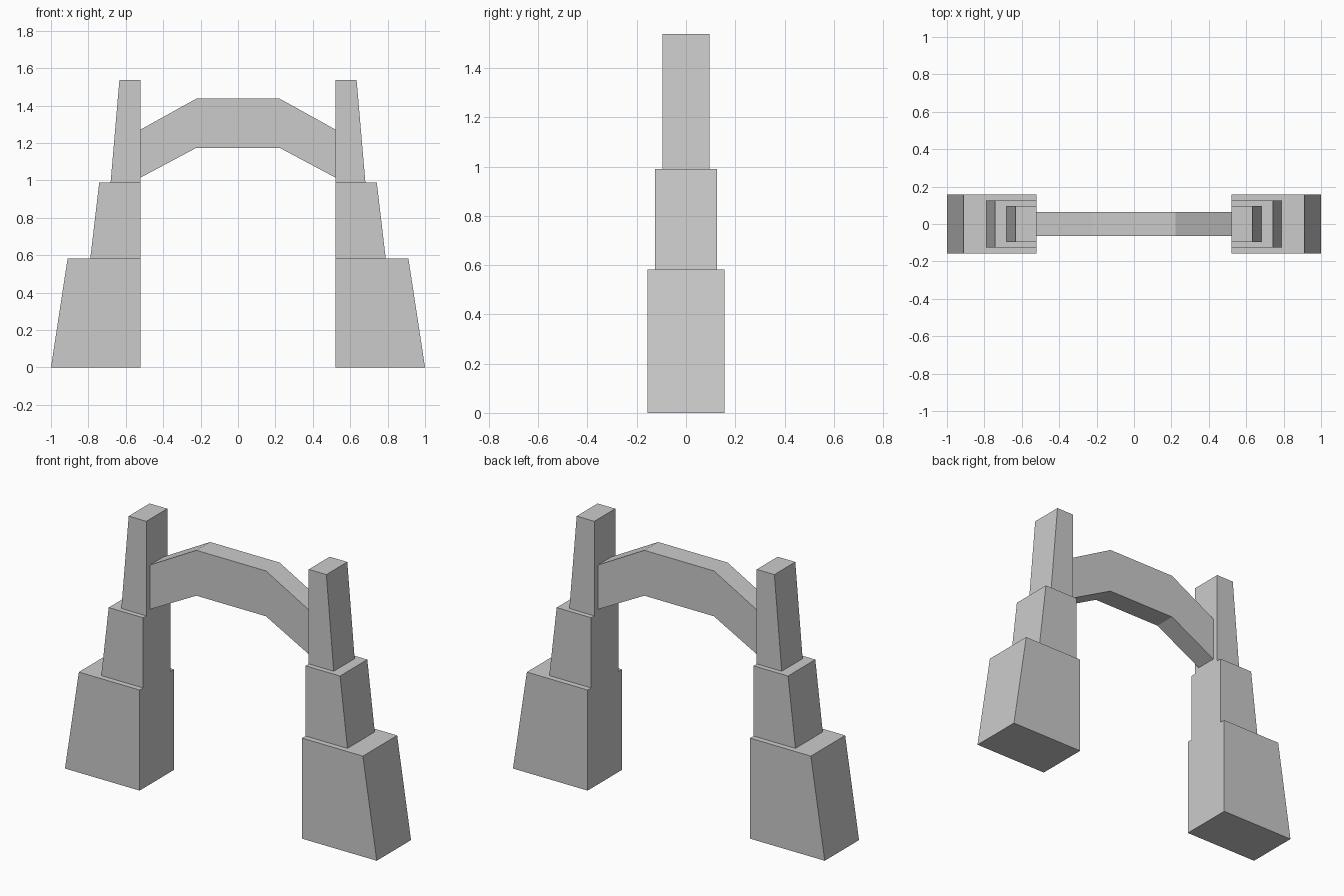
import bpy, bmesh

if "Cube" in bpy.data.objects:
    bpy.data.objects.remove(bpy.data.objects["Cube"])

INNER = 0.521  # inner face of both piers


def extrude_profile(name, profile, half_depth):
    """Solid made from an x-z outline, extruded evenly about y = 0."""
    bm = bmesh.new()
    face = bm.faces.new([bm.verts.new((x, -half_depth, z)) for x, z in profile])
    ext = bmesh.ops.extrude_face_region(bm, geom=[face])
    verts = [v for v in ext["geom"] if isinstance(v, bmesh.types.BMVert)]
    bmesh.ops.translate(bm, verts=verts, vec=(0, 2 * half_depth, 0))
    bmesh.ops.recalc_face_normals(bm, faces=bm.faces)
    mesh = bpy.data.meshes.new(name)
    bm.to_mesh(mesh)
    bm.free()
    obj = bpy.data.objects.new(name, mesh)
    bpy.context.collection.objects.link(obj)
    return obj


# Stepped piers: name, outer x at bottom, outer x at top, z range, half depth
tiers = [
    ("pier_base", 1.0, 0.911, 0.0, 0.583, 0.157),
    ("pier_middle", 0.79, 0.742, 0.58, 0.99, 0.125),
    ("pier_top", 0.681, 0.634, 0.99, 1.538, 0.096),
]
for side, s in (("left", -1), ("right", 1)):
    for name, x0, x1, z0, z1, d in tiers:
        outline = [(s * INNER, z0), (s * x0, z0), (s * x1, z1), (s * INNER, z1)]
        extrude_profile(f"{side}_{name}", outline, d)

# Faceted arch spanning the piers
top = [(-INNER, 1.272), (-0.223, 1.437), (0.223, 1.437), (INNER, 1.272)]
bottom = [(INNER, 1.015), (0.223, 1.174), (-0.223, 1.174), (-INNER, 1.015)]
extrude_profile("arch_span", top + bottom, 0.063)
